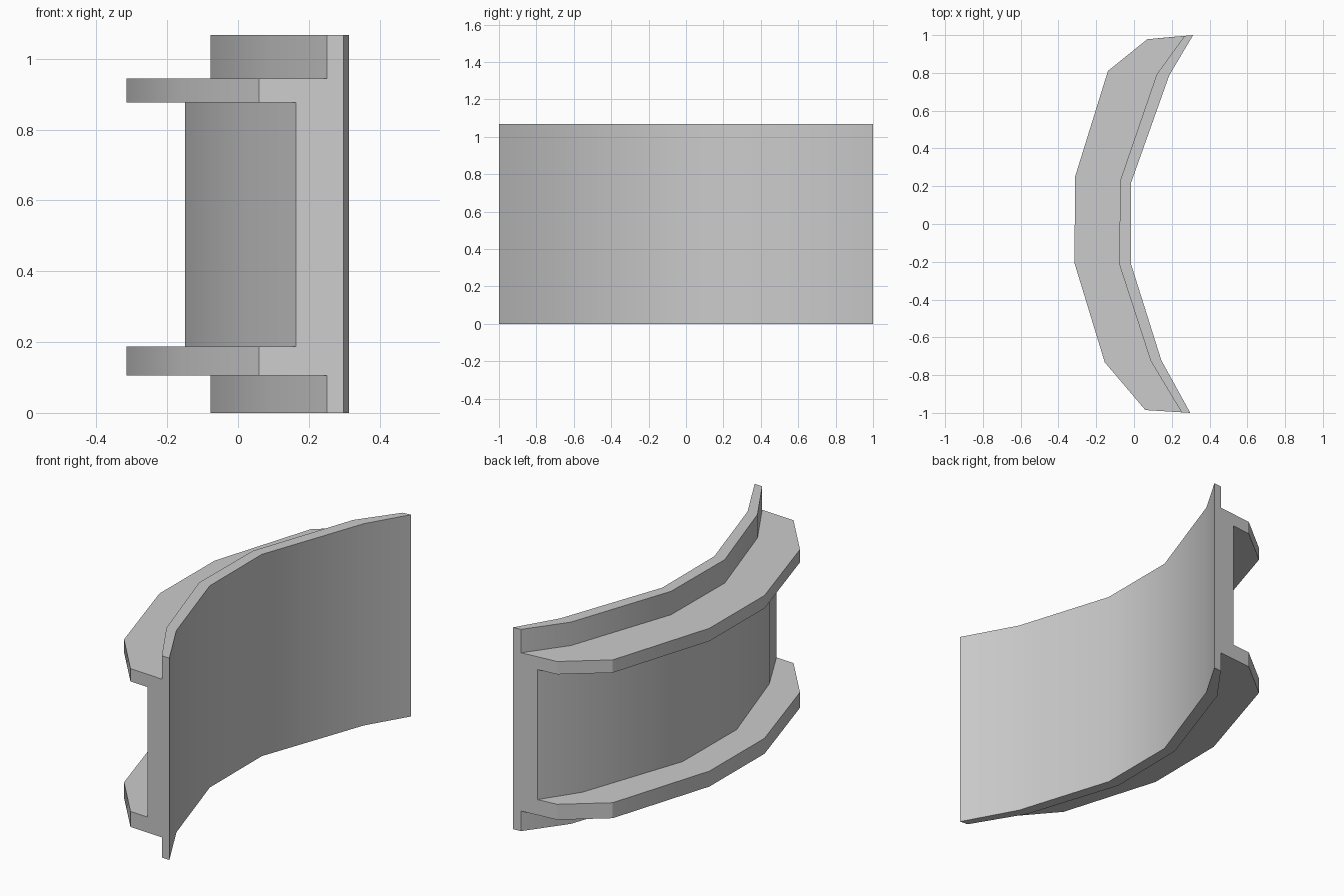
import bpy, bmesh

if "Cube" in bpy.data.objects:
    bpy.data.objects.remove(bpy.data.objects["Cube"])

# Plan-view rails, front end to back end
RAILS = {
    "face":   [(0.298, -1.0), (0.145, -0.722), (-0.015, -0.215), (-0.015, 0.22), (0.187, 0.788), (0.313, 1.0)],
    "plate":  [(0.252, -0.997), (0.088, -0.724), (-0.078, -0.213), (-0.073, 0.23), (0.12, 0.792), (0.268, 0.996)],
    "web":    [(0.164, -0.991), (0.021, -0.727), (-0.149, -0.211), (-0.145, 0.236), (0.05, 0.797), (0.178, 0.988)],
    "flange": [(0.06, -0.985), (-0.155, -0.732), (-0.315, -0.207), (-0.312, 0.25), (-0.138, 0.81), (0.07, 0.978)],
}

# Cross-section: thin plate, raised web, two projecting flanges
PROFILE = [
    ("face", 0), ("face", 1.068), ("plate", 1.068), ("plate", 0.944),
    ("flange", 0.944), ("flange", 0.876), ("web", 0.876), ("web", 0.188),
    ("flange", 0.188), ("flange", 0.106), ("plate", 0.106), ("plate", 0),
]

# Loft the section along the rails
bm = bmesh.new()
rings = [[bm.verts.new((*RAILS[rail][i], z)) for rail, z in PROFILE] for i in range(6)]
n = len(PROFILE)
for a, b in zip(rings, rings[1:]):
    for j in range(n):
        k = (j + 1) % n
        bm.faces.new((a[j], a[k], b[k], b[j]))

# End caps
bm.faces.new(rings[0])
bm.faces.new(rings[-1][::-1])
bmesh.ops.recalc_face_normals(bm, faces=bm.faces)

mesh = bpy.data.meshes.new("curved_flanged_panel")
bm.to_mesh(mesh)
bm.free()
panel = bpy.data.objects.new("curved_flanged_panel", mesh)
bpy.context.collection.objects.link(panel)
bpy.context.view_layer.objects.active = panel
panel.select_set(True)
bpy.ops.object.shade_smooth_by_angle(angle=0.5236)
